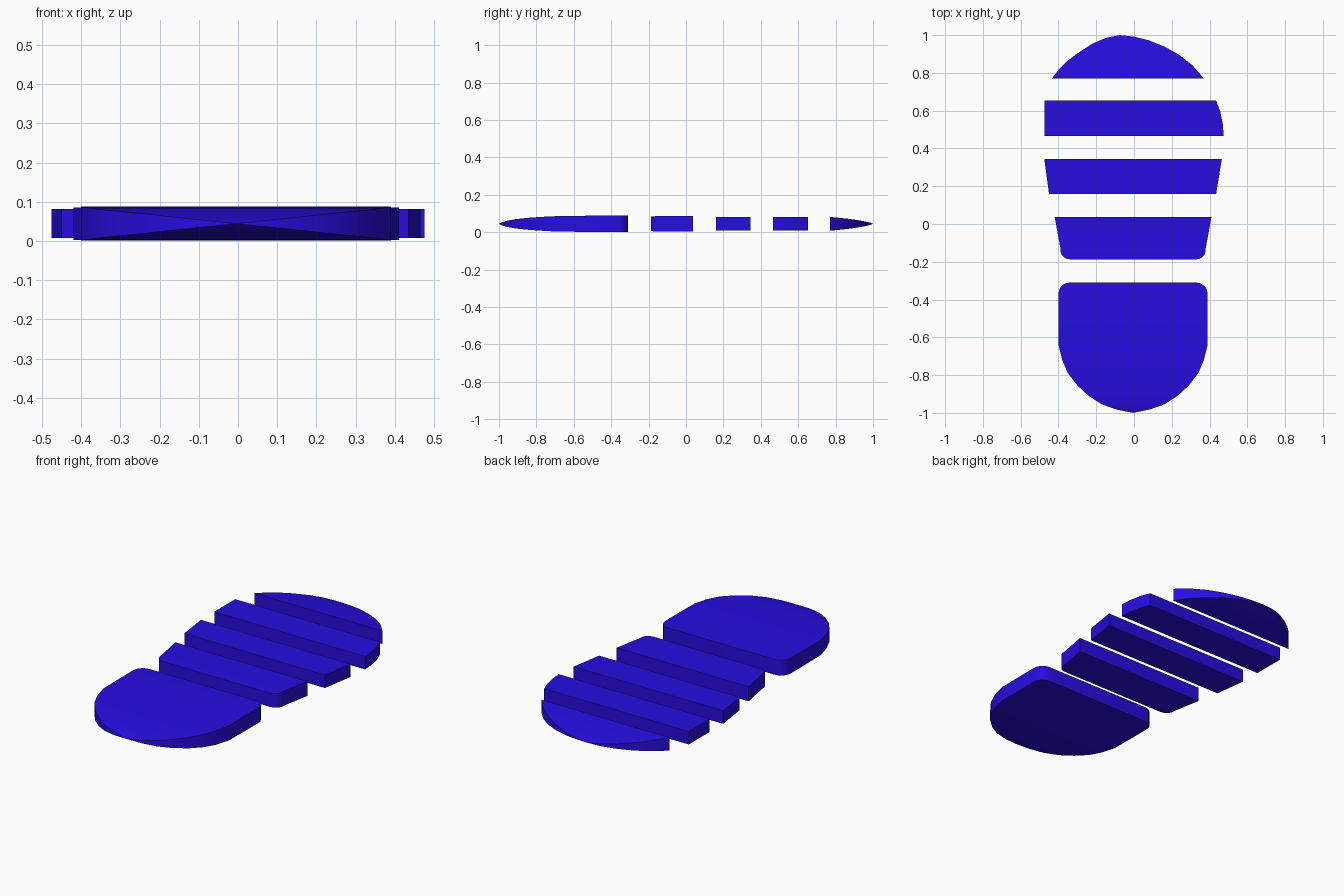
import bpy, bmesh, math

if "Cube" in bpy.data.objects:
    bpy.data.objects.remove(bpy.data.objects["Cube"])

MID = 0.0445  # mid height shared by all pads

blue = bpy.data.materials.new("blue_rubber")
blue.diffuse_color = (0.02, 0.004, 0.75, 1)
blue.use_nodes = True
blue.node_tree.nodes["Principled BSDF"].inputs["Base Color"].default_value = blue.diffuse_color


def arc(cx, cy, r, a0, a1, n=5):
    """Rounded corner points, angles in degrees."""
    return [(cx + r * math.cos(math.radians(a0 + (a1 - a0) * i / n)),
             cy + r * math.sin(math.radians(a0 + (a1 - a0) * i / n))) for i in range(n + 1)]


def half_height(profile, y):
    """Linear lookup of half thickness along y."""
    if y <= profile[0][0]:
        return profile[0][1]
    for (y0, h0), (y1, h1) in zip(profile, profile[1:]):
        if y <= y1:
            return h0 + (h1 - h0) * (y - y0) / (y1 - y0)
    return profile[-1][1]


def pad(name, outline, profile):
    """Extrude an outline, with its thickness following a side profile."""
    bm = bmesh.new()
    bm.faces.new([bm.verts.new((x, y, 0)) for x, y in outline])
    for y, _ in profile[1:-1]:
        bmesh.ops.bisect_plane(bm, geom=bm.verts[:] + bm.edges[:] + bm.faces[:],
                               dist=1e-4, plane_co=(0, y, 0), plane_no=(0, 1, 0))
    ext = bmesh.ops.extrude_face_region(bm, geom=bm.faces[:], use_keep_orig=True)
    top = {v for v in ext["geom"] if isinstance(v, bmesh.types.BMVert)}
    for v in bm.verts:
        h = half_height(profile, v.co.y)
        v.co.z = MID + (h if v in top else -h)
    bmesh.ops.remove_doubles(bm, verts=bm.verts[:], dist=1e-4)
    bmesh.ops.recalc_face_normals(bm, faces=bm.faces[:])
    mesh = bpy.data.meshes.new(name)
    bm.to_mesh(mesh)
    bm.free()
    mesh.materials.append(blue)
    ob = bpy.data.objects.new(name, mesh)
    bpy.context.collection.objects.link(ob)
    bpy.ops.object.select_all(action='DESELECT')
    ob.select_set(True)
    bpy.context.view_layer.objects.active = ob
    bpy.ops.object.shade_smooth_by_angle(angle=math.radians(20))


# Heel pad: rounded inner corners, tapered round back
pad("heel_pad",
    arc(0.33, -0.37, 0.06, 0, 90) + arc(-0.34, -0.37, 0.06, 90, 180)
    + [(-0.40, -0.64), (-0.38, -0.72), (-0.35, -0.79), (-0.30, -0.855), (-0.24, -0.91),
       (-0.17, -0.955), (-0.09, -0.983), (-0.005, -1.0), (0.08, -0.983), (0.16, -0.955),
       (0.23, -0.91), (0.29, -0.855), (0.34, -0.79), (0.37, -0.72), (0.39, -0.64)],
    [(-1, 0), (-0.983, 0.009), (-0.955, 0.017), (-0.91, 0.025), (-0.855, 0.031),
     (-0.79, 0.036), (-0.72, 0.040), (-0.64, 0.042), (-0.5, 0.0435), (-0.31, 0.0435)])

# Arch bar: rounded towards the heel
pad("arch_bar",
    [(0.41, 0.037), (-0.42, 0.037)] + arc(-0.34, -0.137, 0.05, 172, 270)
    + arc(0.33, -0.137, 0.05, 270, 368),
    [(-0.187, 0.039), (-0.15, 0.0415), (0.037, 0.0415)])

# Ball bars
pad("rear_ball_bar", [(-0.475, 0.345), (-0.45, 0.16), (0.435, 0.16), (0.465, 0.345)],
    [(0.16, 0.037), (0.345, 0.037)])
pad("front_ball_bar", [(-0.475, 0.653), (-0.475, 0.465), (0.475, 0.465), (0.47, 0.53),
                       (0.457, 0.595), (0.435, 0.653)],
    [(0.465, 0.037), (0.653, 0.037)])

# Toe pad: tapers to a thin rounded tip
pad("toe_pad",
    [(-0.435, 0.77), (-0.40, 0.815), (-0.35, 0.865), (-0.29, 0.91), (-0.22, 0.955),
     (-0.15, 0.985), (-0.075, 1.0), (0.0, 0.992), (0.08, 0.972), (0.16, 0.94),
     (0.24, 0.895), (0.31, 0.84), (0.37, 0.77)],
    [(0.77, 0.037), (0.82, 0.032), (0.87, 0.0265), (0.91, 0.021), (0.955, 0.013),
     (0.985, 0.006), (1.0, 0)])
